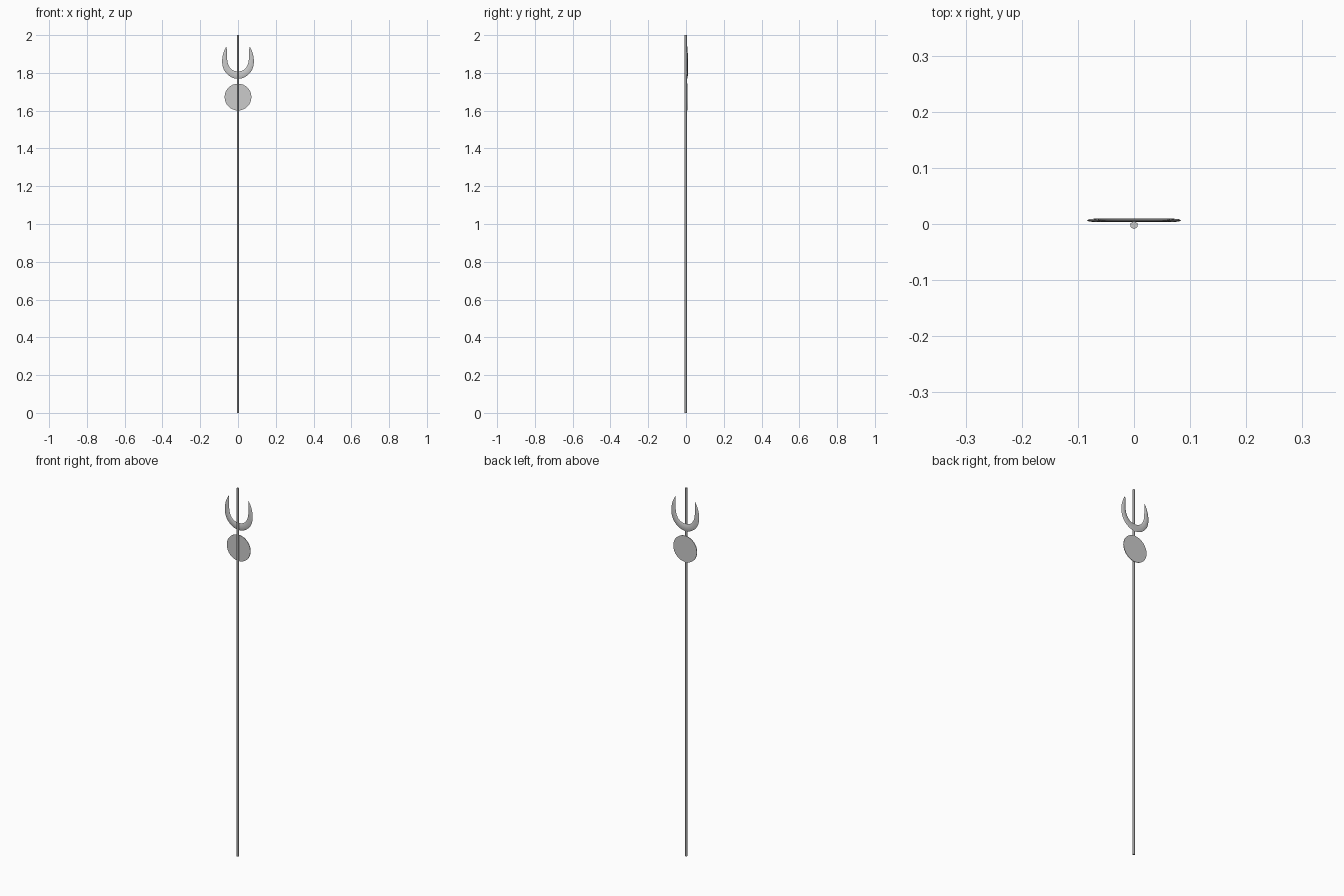
import bpy, bmesh, math
from mathutils import Vector

if "Cube" in bpy.data.objects:
    bpy.data.objects.remove(bpy.data.objects["Cube"])

PLATE_Y = 0.0065   # emblems sit just behind the pole


def smooth_path(pts, steps=3):
    """Catmull-Rom interpolation through the points."""
    p = [Vector(q) for q in pts]
    p = [2 * p[0] - p[1]] + p + [2 * p[-1] - p[-2]]
    out = []
    for i in range(1, len(p) - 2):
        a, b, c, d = p[i - 1:i + 3]
        for k in range(steps):
            t = k / steps
            out.append(0.5 * (2 * b + (c - a) * t + (2 * a - 5 * b + 4 * c - d) * t**2
                              + (3 * b - a - 3 * c + d) * t**3))
    return out + [p[-2]]


def mirrored(half):
    return [(-x, z) for x, z in half[:0:-1]] + half


# Pole: slim six-sided shaft
bpy.ops.mesh.primitive_cylinder_add(vertices=6, radius=0.007, depth=2,
                                    location=(0, -0.002, 1))
bpy.context.object.name = "pole"
bpy.ops.object.shade_smooth_by_angle(angle=math.radians(30))

# Disc: thin flat round plate
bpy.ops.mesh.primitive_cylinder_add(vertices=32, radius=0.071, depth=0.003,
                                    location=(0, PLATE_Y, 1.672),
                                    rotation=(math.pi / 2, 0, 0))
bpy.context.object.name = "disc"
bpy.ops.object.shade_smooth_by_angle(angle=math.radians(30))

# Crescent: flattened oval section swept between outer and inner outlines
outer = smooth_path(mirrored([(0, 1.769), (.03, 1.775), (.058, 1.794), (.077, 1.822),
                              (.084, 1.857), (.081, 1.89), (.073, 1.917), (.060, 1.942)]))
inner = smooth_path(mirrored([(0, 1.808), (.02, 1.811), (.038, 1.822), (.050, 1.84),
                              (.056, 1.86), (.058, 1.885), (.059, 1.91), (.060, 1.942)]))
SIDES = 8
bm = bmesh.new()
rings = []
for o, i in zip(outer, inner):
    mid, half = (o + i) / 2, (o - i) / 2
    depth = 0.0030 * min(1, half.length / 0.010)
    ring = []
    for k in range(SIDES):
        a = math.tau * k / SIDES
        q = mid + half * math.cos(a)
        ring.append(bm.verts.new((q.x, PLATE_Y + depth * math.sin(a), q.y)))
    rings.append(ring)
for r, s in zip(rings, rings[1:]):
    for k in range(SIDES):
        n = (k + 1) % SIDES
        bm.faces.new((r[k], r[n], s[n], s[k]))
bmesh.ops.remove_doubles(bm, verts=bm.verts, dist=1e-5)
bmesh.ops.recalc_face_normals(bm, faces=bm.faces)
mesh = bpy.data.meshes.new("crescent")
bm.to_mesh(mesh)
bm.free()
crescent = bpy.data.objects.new("crescent", mesh)
bpy.context.collection.objects.link(crescent)
bpy.ops.object.select_all(action='DESELECT')
crescent.select_set(True)
bpy.context.view_layer.objects.active = crescent
bpy.ops.object.shade_smooth_by_angle(angle=math.radians(60))
